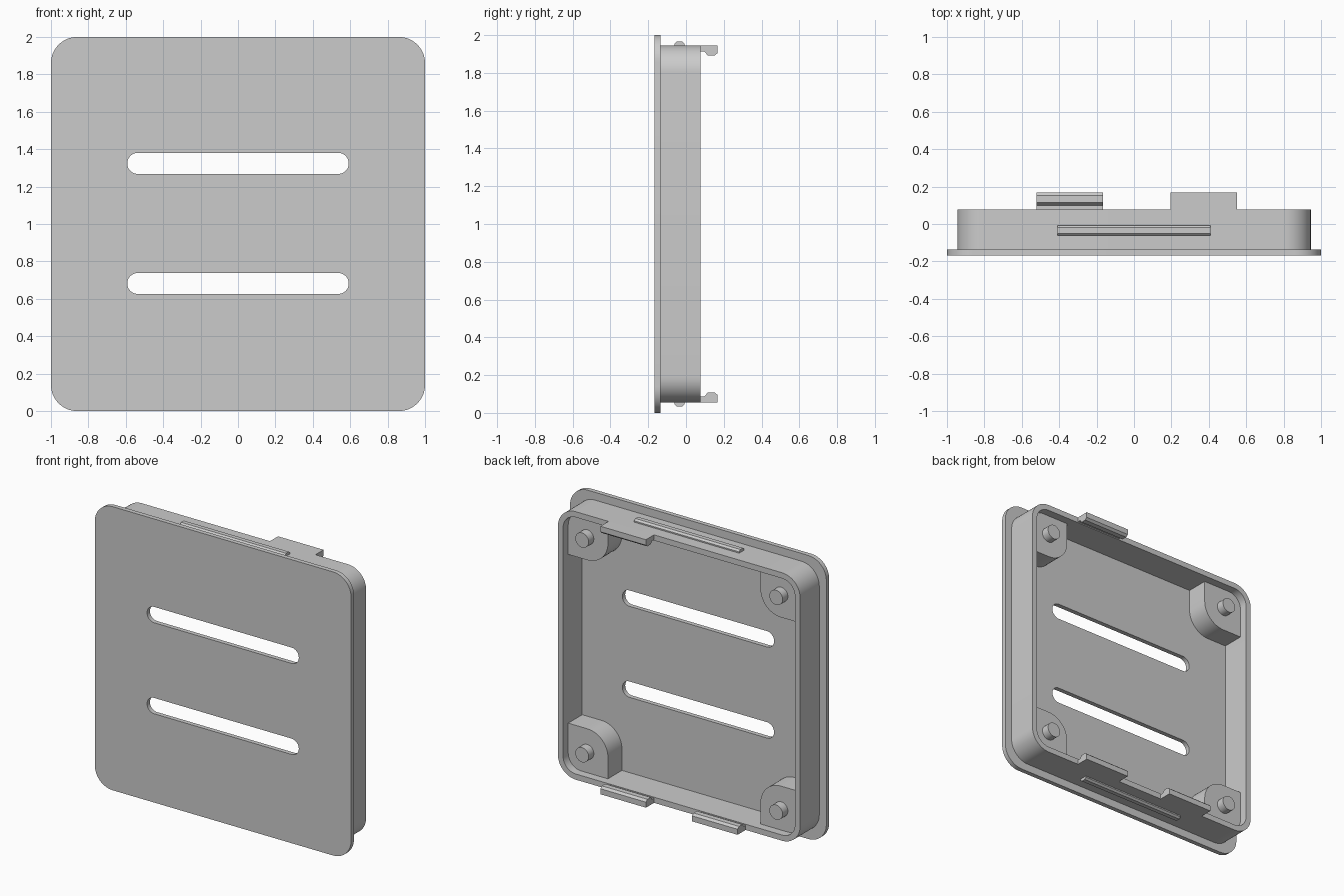
import bpy
import bmesh
from math import cos, sin, pi
from mathutils import Matrix

cube = bpy.data.objects.get("Cube")
if cube:
    bpy.data.objects.remove(cube, do_unlink=True)

GREY = (0.6, 0.6, 0.6, 1)
grey = bpy.data.materials.new("plain grey")
grey.use_nodes = True
grey.diffuse_color = GREY
grey.node_tree.nodes["Principled BSDF"].inputs["Base Color"].default_value = GREY

# Local (u, v, depth) axes mapped to the model's axes
FACING_BACK = Matrix(((1, 0, 0), (0, 0, 1), (0, 1, 0))).to_4x4()   # u=x, v=z, depth=y
FACING_SIDE = Matrix(((0, 0, 1), (1, 0, 0), (0, 1, 0))).to_4x4()   # u=y, v=z, depth=x


def rounded(u0, u1, v0, v1, radii, steps=12):
    """Rounded rectangle; radii run from the low corner anticlockwise."""
    if not isinstance(radii, tuple):
        radii = (radii,) * 4
    corners = ((u0, v0, 1, 1), (u1, v0, -1, 1), (u1, v1, -1, -1), (u0, v1, 1, -1))
    points = []
    for i, ((u, v, su, sv), r) in enumerate(zip(corners, radii)):
        for k in range(steps + 1):
            a = pi + (i + k / steps) * pi / 2
            points.append((u + su * r + r * cos(a), v + sv * r + r * sin(a)))
    return points


def prism(name, loops, d0, d1, axes=FACING_BACK):
    """Filled outline (later loops are holes) extruded from d0 to d1."""
    curve = bpy.data.curves.new(name, "CURVE")
    curve.dimensions = "2D"
    curve.fill_mode = "BOTH"
    curve.extrude = (d1 - d0) / 2
    for loop in loops:
        spline = curve.splines.new("POLY")
        spline.points.add(len(loop) - 1)
        for point, (u, v) in zip(spline.points, loop):
            point.co = (u, v, 0, 1)
        spline.use_cyclic_u = True
    obj = bpy.data.objects.new(name, curve)
    bpy.context.collection.objects.link(obj)
    bpy.ops.object.select_all(action="DESELECT")
    obj.select_set(True)
    bpy.context.view_layer.objects.active = obj
    bpy.ops.object.convert(target="MESH")
    obj = bpy.context.object
    bm = bmesh.new()
    bm.from_mesh(obj.data)
    bm.transform(axes @ Matrix.Translation((0, 0, (d0 + d1) / 2)))
    bmesh.ops.remove_doubles(bm, verts=bm.verts, dist=0.0002)
    bmesh.ops.recalc_face_normals(bm, faces=bm.faces)
    bm.to_mesh(obj.data)
    bm.free()
    obj.data.materials.clear()
    obj.data.materials.append(grey)
    bpy.ops.object.shade_smooth_by_angle(angle=pi / 6)
    return obj


PLATE_FRONT, PLATE_BACK, RIM_BACK, HOOK_BACK = -0.168, -0.136, 0.078, 0.168
OUT, WALL = 0.945, 0.04

# Front plate with two long slots
slots = [rounded(-0.592, 0.592, z - 0.056, z + 0.056, 0.0559) for z in (0.682, 1.324)]
prism("front_plate", [rounded(-1, 1, 0, 2, 0.14)] + slots, PLATE_FRONT, PLATE_BACK)

# Rim wall
inner = OUT - WALL
prism("rim_wall", [rounded(-OUT, OUT, 1 - OUT, 1 + OUT, 0.14),
                   rounded(-inner, inner, 1 - inner, 1 + inner, 0.1)],
      PLATE_BACK, RIM_BACK)

# Corner blocks, each with a round pin
BLOCK_BACK, PIN, PIN_R = 0.02, 0.757, 0.052
for sx, side in ((1, "left"), (-1, "right")):
    for sz, level in ((1, "top"), (-1, "bottom")):
        block = rounded(0.595, 0.925, 0.595, 0.925, (0.16, 0.01, 0.11, 0.01))
        prism(f"{level}_{side}_corner_block",
              [[(sx * u, 1 + sz * v) for u, v in block]], PLATE_BACK - 0.005, BLOCK_BACK)
        u, v = sx * PIN, 1 + sz * PIN
        prism(f"{level}_{side}_pin",
              [rounded(u - PIN_R, u + PIN_R, v - PIN_R, v + PIN_R, PIN_R * 0.999, 8)],
              BLOCK_BACK - 0.01, RIM_BACK)

# Snap hooks and outer ridges, drawn as (y, height above centre)
hook = [(RIM_BACK - 0.002, OUT), (RIM_BACK - 0.002, 0.912), (0.099, 0.912), (0.115, 0.892),
        (0.152, 0.892), (HOOK_BACK, 0.906), (HOOK_BACK, OUT)]
ridge = [(-0.062, OUT - 0.005), (-0.062, 0.954), (-0.05, 0.966),
         (-0.02, 0.966), (-0.007, 0.954), (-0.007, OUT - 0.005)]


def edge_part(name, profile, sz, x0, x1):
    prism(name, [[(y, 1 + sz * h) for y, h in profile]], x0, x1, FACING_SIDE)


edge_part("top_hook", hook, 1, 0.195, 0.55)
edge_part("bottom_left_hook", hook, -1, 0.195, 0.55)
edge_part("bottom_right_hook", hook, -1, -0.52, -0.165)
edge_part("top_ridge", ridge, 1, -0.41, 0.41)
edge_part("bottom_ridge", ridge, -1, -0.41, 0.41)
